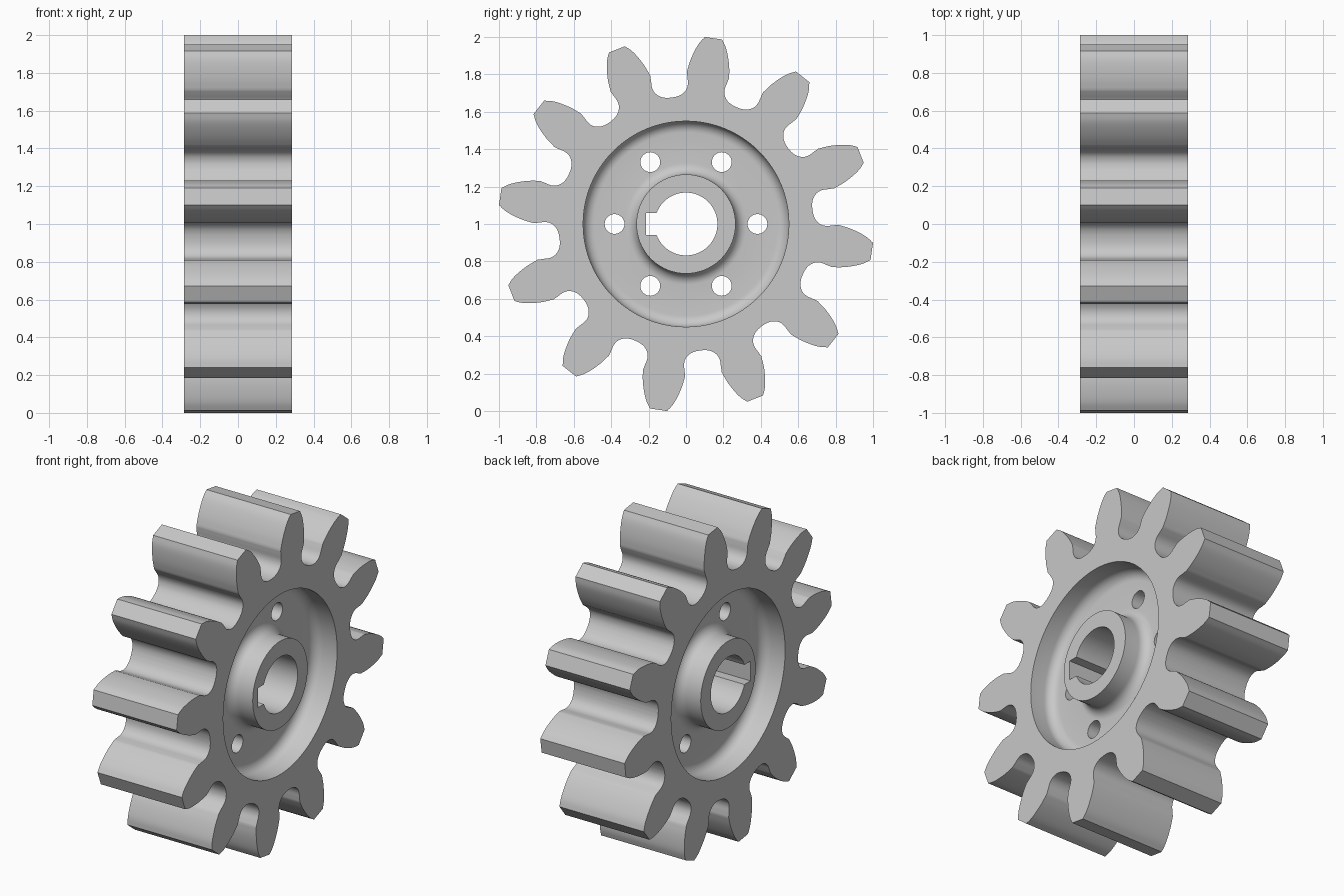
import bpy, bmesh, math
from mathutils import Vector

if "Cube" in bpy.data.objects:
    bpy.data.objects.remove(bpy.data.objects["Cube"])

TEETH, HALF_W, WEB = 12, 0.285, 0.13
AXIS_Z = 1.0
PHASE = math.radians(81.6)


def make_object(name, bm):
    bmesh.ops.recalc_face_normals(bm, faces=bm.faces[:])
    me = bpy.data.meshes.new(name)
    bm.to_mesh(me)
    bm.free()
    ob = bpy.data.objects.new(name, me)
    bpy.context.collection.objects.link(ob)
    return ob


def prism(name, outline, half):
    """Extrude a (y, z) outline along x, from -half to +half."""
    bm = bmesh.new()
    face = bm.faces.new([bm.verts.new((-half, y, z + AXIS_Z)) for y, z in outline])
    ext = bmesh.ops.extrude_face_region(bm, geom=[face])["geom"]
    verts = [g for g in ext if isinstance(g, bmesh.types.BMVert)]
    bmesh.ops.translate(bm, verts=verts, vec=(2 * half, 0, 0))
    return make_object(name, bm)


def lathe(name, profile, steps=96):
    """Revolve a closed (x, radius) profile around the gear axis."""
    bm = bmesh.new()
    rings = []
    for i in range(steps):
        a = 2 * math.pi * i / steps
        rings.append([bm.verts.new((x, r * math.cos(a), r * math.sin(a) + AXIS_Z))
                      for x, r in profile])
    n = len(profile)
    for i in range(steps):
        p, q = rings[i], rings[(i + 1) % steps]
        for k in range(n):
            bm.faces.new((p[k], p[(k + 1) % n], q[(k + 1) % n], q[k]))
    return make_object(name, bm)


def circle(radius, steps, cy=0.0, cz=0.0):
    return [(cy + radius * math.cos(2 * math.pi * i / steps),
             cz + radius * math.sin(2 * math.pi * i / steps)) for i in range(steps)]


def smooth_path(pts, sub=4):
    """Catmull-Rom curve through the points."""
    p = [Vector(c) for c in pts]
    p = [2 * p[0] - p[1]] + p + [2 * p[-1] - p[-2]]
    out = []
    for a, b, c, d in zip(p, p[1:], p[2:], p[3:]):
        for s in range(sub):
            t = s / sub
            out.append(0.5 * (2 * b + (c - a) * t + (2 * a - 5 * b + 4 * c - d) * t * t
                              + (3 * b - a - 3 * c + d) * t ** 3))
    return out + [p[-2]]


# Half tooth: flank, then undercut and root fillet (radius, degrees from tooth centre)
def polar(pts):
    return [(r * math.cos(math.radians(d)), r * math.sin(math.radians(d))) for r, d in pts]


flank = smooth_path(polar([(1.005, 2.6), (0.97, 4.2), (0.925, 5.6), (0.87, 7.0), (0.815, 8.05)]))
root = smooth_path(polar([(0.815, 8.05), (0.785, 7.85), (0.755, 7.6), (0.73, 7.9), (0.71, 8.8),
                          (0.693, 10.4), (0.683, 12.6), (0.68, 15.0)]))
half = flank + root[1:]
tooth = [(p.x, -p.y) for p in reversed(half)] + [(p.x, p.y) for p in half[:-1]]

# Toothed blank
outline = []
for i in range(TEETH):
    a = PHASE + 2 * math.pi * i / TEETH
    c, s = math.cos(a), math.sin(a)
    outline += [(u * c - v * s, u * s + v * c) for u, v in tooth]
gear = prism("gear", outline, HALF_W)

# Recess on each side, with rounded floor corners around the hub and under the rim
HUB, RIM, FIL = 0.265, 0.55, 0.06
quarter = [math.pi / 2 * i / 8 for i in range(9)]
profile = [(0.4, HUB)]
profile += [(WEB + FIL * (1 - math.sin(t)), HUB + FIL * (1 - math.cos(t))) for t in quarter]
profile += [(WEB + FIL * (1 - math.cos(t)), RIM - FIL * (1 - math.sin(t))) for t in quarter]
profile += [(0.4, RIM)]
cutters = [lathe("recess_cutter", [(side * x, r) for x, r in profile]) for side in (1, -1)]

# Bore with keyway, as one outline
R, KEY_Y, KEY_H = 0.168, -0.215, 0.06
start = math.pi - math.asin(KEY_H / R)
bore = [(R * math.cos(-start + 2 * start * i / 64), R * math.sin(-start + 2 * start * i / 64))
        for i in range(65)]
bore += [(KEY_Y, KEY_H), (KEY_Y, -KEY_H)]
cutters.append(prism("bore_cutter", bore, 0.5))

# Six web holes
for i in range(6):
    a = math.pi / 3 * i
    cutters.append(prism("hole_cutter", circle(0.053, 32, 0.382 * math.cos(a),
                                               0.382 * math.sin(a)), 0.5))

# Cut everything and keep the finished mesh
for c in cutters:
    c.hide_render = True
    mod = gear.modifiers.new("cut", 'BOOLEAN')
    mod.operation, mod.solver, mod.object = 'DIFFERENCE', 'EXACT', c
bpy.context.view_layer.update()
done = bpy.data.meshes.new_from_object(
    gear.evaluated_get(bpy.context.evaluated_depsgraph_get()))
gear.modifiers.clear()
gear.data = done
for c in cutters:
    bpy.data.objects.remove(c)

# Steel colour and shading
steel = bpy.data.materials.new("steel_grey")
steel.diffuse_color = (0.58, 0.58, 0.58, 1)
steel.use_nodes = True
steel.node_tree.nodes["Principled BSDF"].inputs["Base Color"].default_value = steel.diffuse_color
gear.data.materials.clear()
gear.data.materials.append(steel)
bpy.ops.object.select_all(action='DESELECT')
gear.select_set(True)
bpy.context.view_layer.objects.active = gear
bpy.ops.object.shade_smooth_by_angle(angle=math.radians(25))
